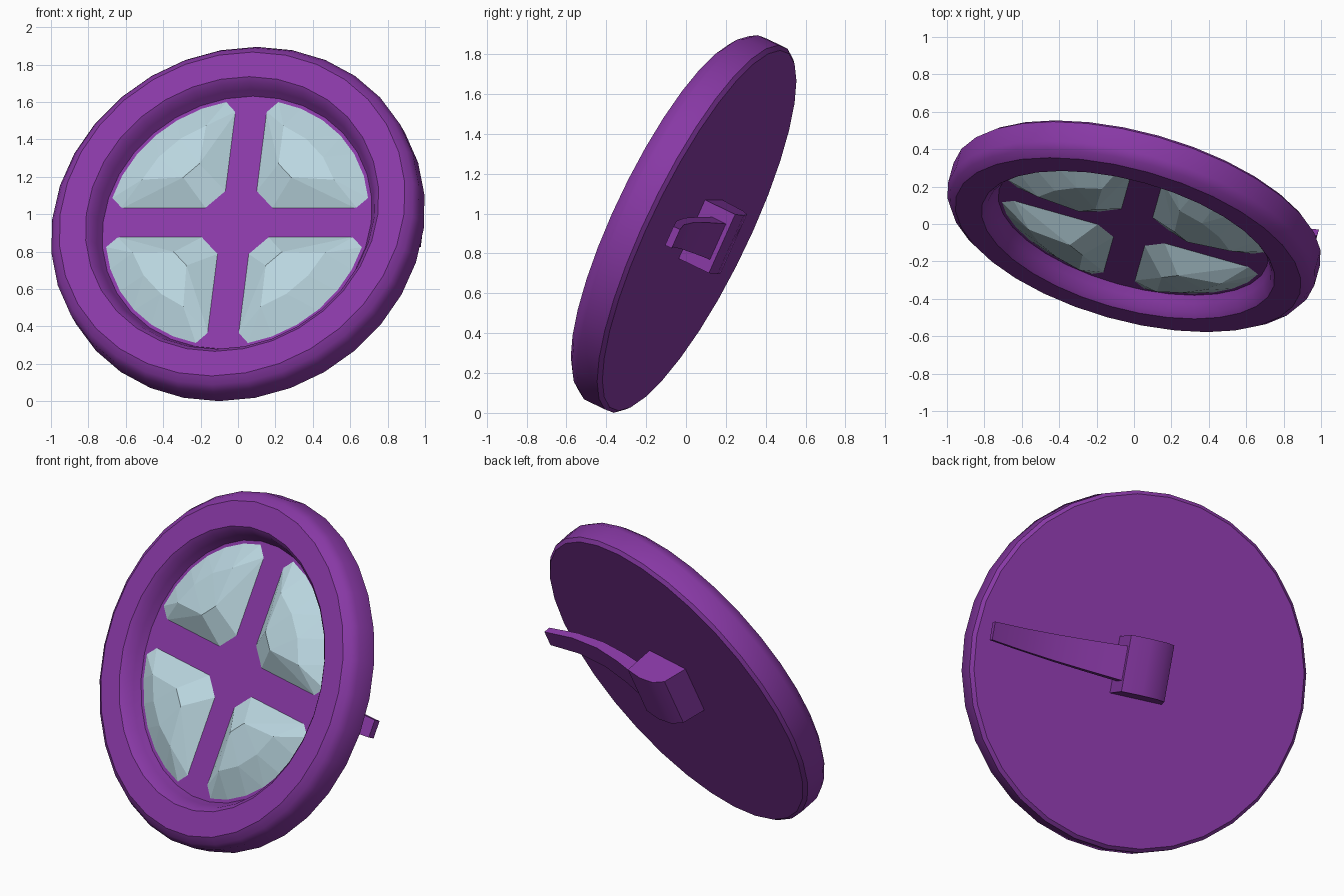
import bpy, bmesh, math
from mathutils import Matrix, Vector

if "Cube" in bpy.data.objects:
    bpy.data.objects.remove(bpy.data.objects["Cube"])

# Tilted frame: local x and y lie in the disc, local z is the front normal
N = Vector((-0.246, -0.873, 0.422)).normalized()
U = Vector((-N.y, N.x, 0)).normalized()
V = N.cross(U)
FRAME = Matrix.Translation((0, 0, 0.947)) @ Matrix((U, V, N)).transposed().to_4x4()


def material(name, rgb):
    m = bpy.data.materials.new(name)
    m.diffuse_color = (*rgb, 1)
    m.use_nodes = True
    m.node_tree.nodes["Principled BSDF"].inputs["Base Color"].default_value = m.diffuse_color
    return m


PURPLE = material("purple", (0.245, 0.04, 0.375))
GLASS = material("pale blue", (0.49, 0.67, 0.74))


def finish(bm, name, mat, smooth=None):
    bmesh.ops.recalc_face_normals(bm, faces=bm.faces)
    bm.transform(FRAME)
    me = bpy.data.meshes.new(name)
    bm.to_mesh(me)
    bm.free()
    me.materials.append(mat)
    ob = bpy.data.objects.new(name, me)
    bpy.context.collection.objects.link(ob)
    if smooth:
        bpy.ops.object.select_all(action='DESELECT')
        ob.select_set(True)
        bpy.context.view_layer.objects.active = ob
        bpy.ops.object.shade_smooth_by_angle(angle=math.radians(smooth))


def loft(bm, loops):
    """Bridge equal-length point loops and cap both ends."""
    rings = [[bm.verts.new(p) for p in loop] for loop in loops]
    n = len(rings[0])
    for a, b in zip(rings, rings[1:]):
        for i in range(n):
            j = (i + 1) % n
            bm.faces.new((a[i], a[j], b[j], b[i]))
    bm.faces.new(rings[0][::-1])
    bm.faces.new(rings[-1])


# Dish: revolved rim with flat back and recessed floor
SIDES = 32
profile = [(0.997, -0.077), (1.017, -0.058), (1.017, 0.06), (0.993, 0.10), (0.955, 0.128),
           (0.81, 0.128), (0.785, 0.105), (0.765, 0.06), (0.745, 0.02)]
bm = bmesh.new()
loft(bm, [[(r * math.cos(2 * math.pi * i / SIDES), r * math.sin(2 * math.pi * i / SIDES), z)
           for i in range(SIDES)] for r, z in profile])
finish(bm, "dish", PURPLE, 35)


# Four cut gems, one in each quarter of the floor
def arc(radius, start, end, steps, z):
    return [(radius * math.cos(a), radius * math.sin(a), z)
            for a in (math.radians(start + (end - start) * i / steps) for i in range(steps + 1))]


for q in range(4):
    base = [(0.08, 0.66, 0.015), (0.08, 0.18, 0.015), (0.18, 0.08, 0.015), (0.66, 0.08, 0.015)]
    base += arc(0.735, 11, 79, 6, 0.015)
    top = [(0.22, 0.30, 0.12), (0.30, 0.22, 0.12)] + arc(0.575, 22, 68, 3, 0.10)
    bm = bmesh.new()
    for p in base + top:
        bm.verts.new(p)
    bmesh.ops.convex_hull(bm, input=bm.verts)
    bmesh.ops.dissolve_limit(bm, angle_limit=0.02, verts=bm.verts, edges=bm.edges)
    bm.transform(Matrix.Rotation(q * math.pi / 2, 4, 'Z'))
    finish(bm, f"gem_{q + 1}", GLASS)

# Clasp block on the back, rounded on the side away from the lever
side = [(0.15, -0.07), (0.15, -0.25), (0.03, -0.262), (-0.07, -0.25), (-0.13, -0.21), (-0.17, -0.07)]
bm = bmesh.new()
loft(bm, [[(u, v, z) for u, z in side] for v in (-0.155, 0.17)])
finish(bm, "clasp_block", PURPLE, 30)

# Curved tapering lever: position, depth, half thickness, half width
stations = [(0.13, -0.19, 0.04, 0.10), (0.35, -0.16, 0.033, 0.086), (0.55, -0.147, 0.027, 0.074),
            (0.76, -0.163, 0.022, 0.062), (0.96, -0.21, 0.019, 0.052)]
bm = bmesh.new()
loft(bm, [[(u, v - w, z - t), (u, v + w, z - t), (u, v + w, z + t), (u, v - w, z + t)]
          for u, z, t, w in stations for v in (0.005 + 0.02 * u,)])
finish(bm, "lever", PURPLE, 30)
